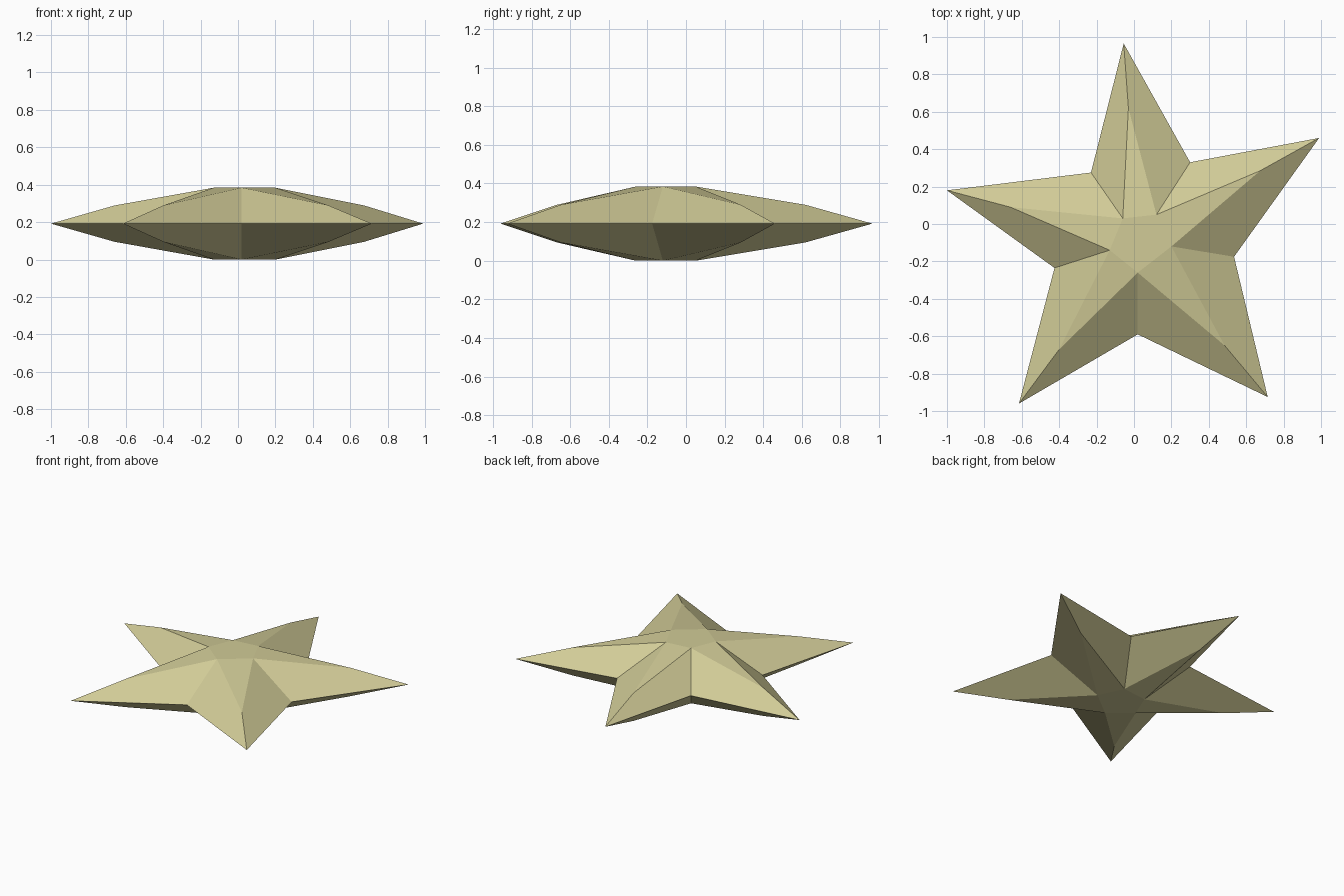
import bpy
import bmesh

default_cube = bpy.data.objects.get("Cube")
if default_cube:
    bpy.data.objects.remove(default_cube, do_unlink=True)

HALF_HEIGHT = 0.192
RIDGE_HEIGHT = 0.097

# One entry per arm, clockwise from the back; each arm owns the valley on its leading side
tips = [(-0.055, 0.965), (0.99, 0.46), (0.715, -0.925), (-0.615, -0.96), (-1.0, 0.18)]
ridges = [(-0.03, 0.62), (0.675, 0.285), (0.485, -0.65), (-0.40, -0.67), (-0.66, 0.09)]
valleys = [(-0.23, 0.275), (0.30, 0.33), (0.535, -0.175), (0.02, -0.59), (-0.425, -0.235)]
crown = [(-0.06, 0.03), (0.12, 0.05), (0.20, -0.12), (0.02, -0.26), (-0.13, -0.14)]


def make_material(name, colour):
    material = bpy.data.materials.new(name)
    material.use_nodes = True
    material.diffuse_color = colour
    material.node_tree.nodes["Principled BSDF"].inputs["Base Color"].default_value = colour
    return material


def add_ring(bm, points, height):
    return [bm.verts.new((x, y, height)) for x, y in points]


def add_shell(bm, tip_ring, valley_ring, side):
    """Build the upper or lower shell on the shared outline."""
    ridge_ring = add_ring(bm, ridges, HALF_HEIGHT + side * RIDGE_HEIGHT)
    crown_ring = add_ring(bm, crown, HALF_HEIGHT + side * HALF_HEIGHT)
    bm.faces.new(crown_ring)
    count = len(tips)
    for arm in range(count):
        following = (arm + 1) % count
        tip, ridge = tip_ring[arm], ridge_ring[arm]
        # Sloping wedge from the flat crown to the arm ridge
        bm.faces.new((crown_ring[arm], crown_ring[following], ridge))
        # Two flanks running down to the outline
        for corner in (arm, following):
            bm.faces.new((valley_ring[corner], crown_ring[corner], ridge, tip))


# Faceted star body
bm = bmesh.new()
tip_ring = add_ring(bm, tips, HALF_HEIGHT)
valley_ring = add_ring(bm, valleys, HALF_HEIGHT)
for side in (1, -1):
    add_shell(bm, tip_ring, valley_ring, side)
bmesh.ops.recalc_face_normals(bm, faces=bm.faces)

mesh = bpy.data.meshes.new("star_body")
bm.to_mesh(mesh)
bm.free()
mesh.materials.append(make_material("pale_khaki", (0.64, 0.60, 0.31, 1.0)))
star_body = bpy.data.objects.new("star_body", mesh)
bpy.context.collection.objects.link(star_body)
